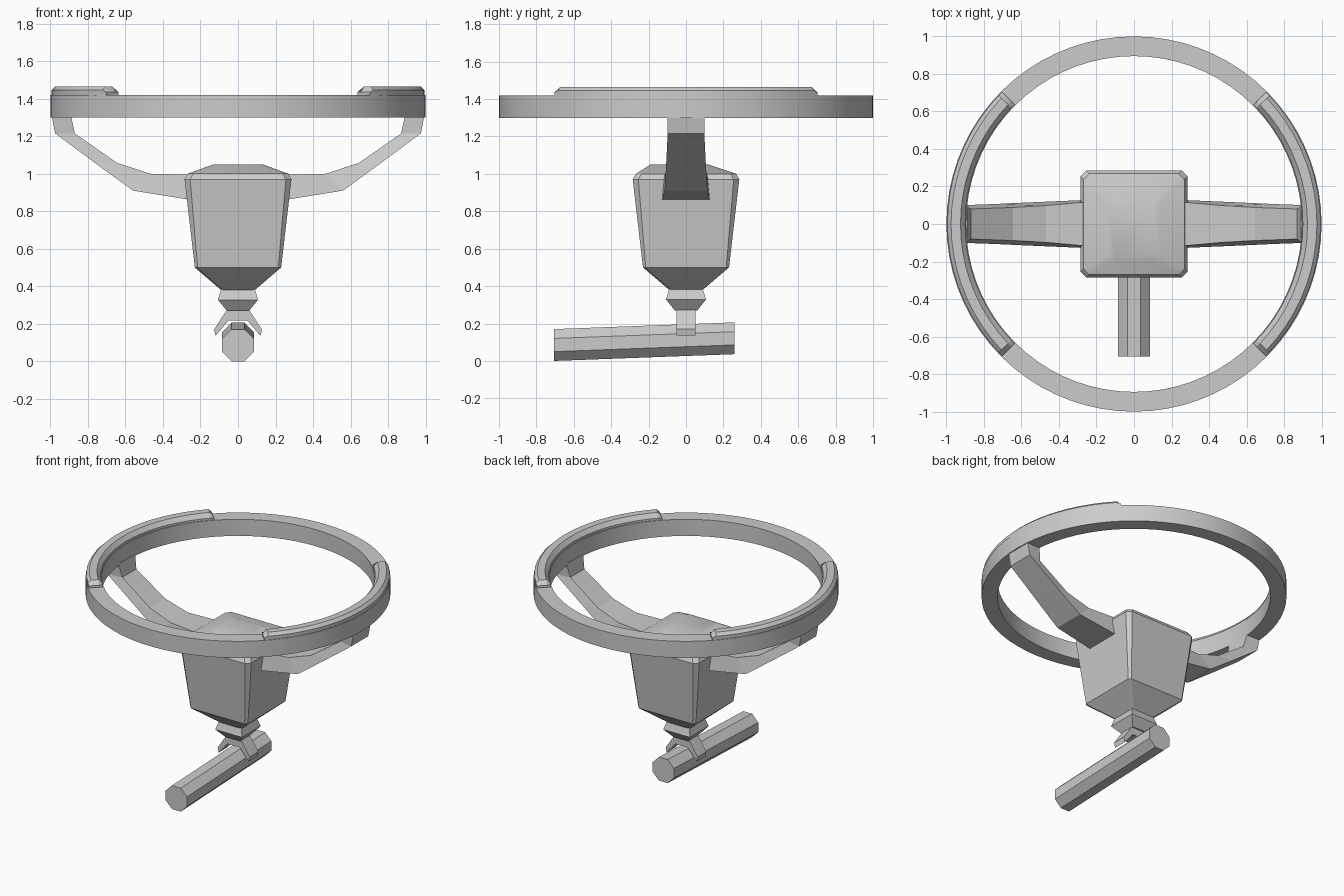
import bpy, math

if "Cube" in bpy.data.objects:
    bpy.data.objects.remove(bpy.data.objects["Cube"])


def loft(name, sections, closed_path=False, smooth=None):
    """Skin a list of equal-length closed sections; cap the ends."""
    n, m = len(sections[0]), len(sections)
    verts = [p for s in sections for p in s]
    faces = []
    for i in range(m if closed_path else m - 1):
        a, b = i * n, ((i + 1) % m) * n
        faces += [(a + k, a + (k + 1) % n, b + (k + 1) % n, b + k) for k in range(n)]
    if not closed_path:
        faces += [tuple(reversed(range(n))), tuple(range((m - 1) * n, m * n))]
    me = bpy.data.meshes.new(name)
    me.from_pydata(verts, [], faces)
    ob = bpy.data.objects.new(name, me)
    bpy.context.collection.objects.link(ob)
    bpy.context.view_layer.objects.active = ob
    ob.select_set(True)
    bpy.ops.object.mode_set(mode='EDIT')
    bpy.ops.mesh.select_all(action='SELECT')
    bpy.ops.mesh.normals_make_consistent(inside=False)
    bpy.ops.object.mode_set(mode='OBJECT')
    if smooth:
        bpy.ops.object.shade_smooth_by_angle(angle=math.radians(smooth))
    ob.select_set(False)
    return ob


def arc_section(profile, deg):
    a = math.radians(deg)
    return [(r * math.cos(a), r * math.sin(a), z) for r, z in profile]


def chamfered_square(hx, y0, y1, c, z, drop=0):
    return [(hx - c, y0, z), (hx, y0 + c, z - drop), (hx, y1 - c, z - drop), (hx - c, y1, z),
            (c - hx, y1, z), (-hx, y1 - c, z - drop), (-hx, y0 + c, z - drop), (c - hx, y0, z)]


# Wheel rim
rim = [(0.895, 1.30), (1.0, 1.30), (1.0, 1.42), (0.895, 1.42)]
loft("rim", [arc_section(rim, 360 * i / 72) for i in range(72)], True, 30)

# Raised side grips with chamfered edges and ends
grip = [(0.90, 1.40), (0.995, 1.40), (0.995, 1.445), (0.975, 1.465), (0.925, 1.465), (0.90, 1.435)]
grip_end = [(r, min(z, 1.435)) for r, z in grip]
for side, mid in (("right", 0), ("left", 180)):
    secs = [arc_section(grip_end, mid - 45)]
    secs += [arc_section(grip, mid - 43.5 + 87 * i / 18) for i in range(19)]
    secs += [arc_section(grip_end, mid + 45)]
    loft("grip_" + side, secs, smooth=25)

# Bent spokes: (top x, z, half width), (bottom x, z, half width)
spoke = [((0.20, 0.995, 0.115), (0.20, 0.85, 0.127)),
         ((0.28, 0.995, 0.115), (0.28, 0.865, 0.127)),
         ((0.47, 1.00, 0.098), (0.56, 0.91, 0.115)),
         ((0.645, 1.058, 0.088), (0.755, 1.052, 0.106)),
         ((0.87, 1.215, 0.08), (0.975, 1.215, 0.098)),
         ((0.89, 1.31, 0.095), (0.993, 1.31, 0.098))]
for side, s in (("right", 1), ("left", -1)):
    loft("spoke_" + side, [[(s * t[0], -t[2], t[1]), (s * t[0], t[2], t[1]),
                            (s * b[0], b[2], b[1]), (s * b[0], -b[2], b[1])] for t, b in spoke])

# Tapered hub with a low crowned top
loft("hub", [chamfered_square(0.09, -0.09, 0.09, 0.012, 0.38),
             chamfered_square(0.23, -0.23, 0.23, 0.015, 0.50),
             chamfered_square(0.285, -0.285, 0.285, 0.03, 0.97),
             chamfered_square(0.268, -0.268, 0.268, 0.03, 1.00),
             chamfered_square(0.13, -0.19, 0.12, 0.03, 1.05)], smooth=25)

# Square collar under the hub
loft("collar", [[(-h, -h, z), (h, -h, z), (h, h, z), (-h, h, z)]
                for h, z in ((0.06, 0.27), (0.107, 0.328), (0.09, 0.385))])

# Forked clamp over the shaft
fork = [(-0.055, 0.28), (-0.13, 0.165), (-0.12, 0.135), (-0.05, 0.218),
        (0.05, 0.218), (0.12, 0.135), (0.13, 0.165), (0.055, 0.28)]
fork[1], fork[6] = (-0.128, 0.17), (0.128, 0.17)
loft("fork", [[(x, y, z) for x, z in fork] for y in (-0.05, 0.05)])

# Tilted octagonal shaft
R = 0.085 / math.cos(math.pi / 8)
loft("shaft", [[(R * math.cos(math.pi * (k + 0.5) / 4), y,
                 zc + R * math.sin(math.pi * (k + 0.5) / 4)) for k in range(8)]
               for y, zc in ((-0.705, 0.085), (0.26, 0.121))])
